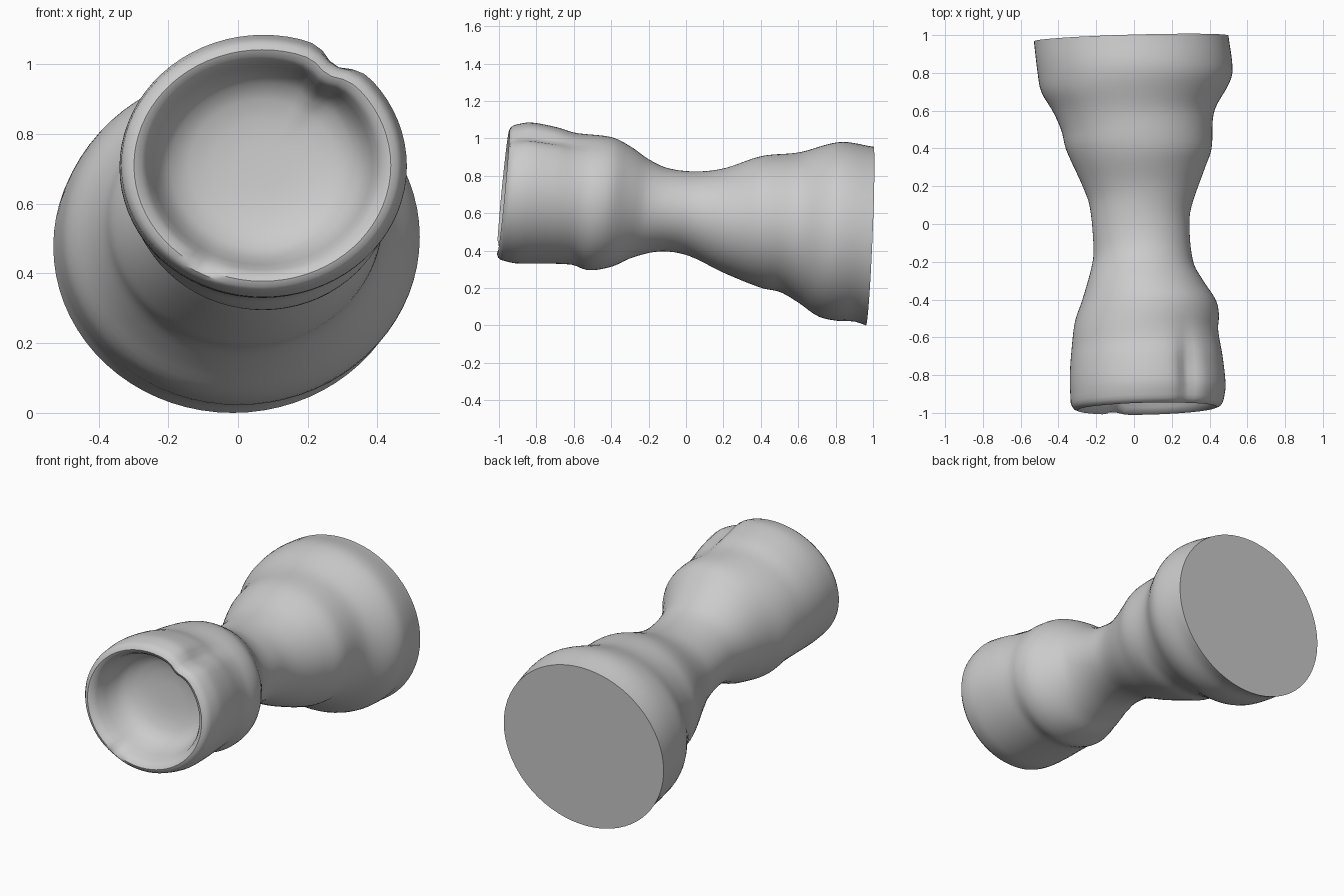
import bpy, bmesh, math

if "Cube" in bpy.data.objects:
    bpy.data.objects.remove(bpy.data.objects["Cube"])

# Silhouette profiles along the length: (y, value)
TOP = [(-.91, 1.075), (-.84, 1.085), (-.7, 1.06), (-.6, 1.03), (-.4, 1.005), (-.3, .955), (-.2, .885),
       (-.1, .84), (.05, .823), (.2, .84), (.4, .905), (.6, .925), (.82, .98), (1, .955)]
BOTTOM = [(-.98, .345), (-.92, .332), (-.62, .325), (-.53, .295), (-.4, .315), (-.3, .36), (-.15, .395),
          (0, .375), (.2, .28), (.4, .2), (.5, .178), (.6, .12), (.7, .05), (.8, .025), (.9, .02), (.96, 0)]
LEFT = [(-.94, -.335), (-.8, -.34), (-.6, -.325), (-.5, -.31), (-.4, -.275), (-.2, -.22), (-.1, -.215),
        (.1, -.235), (.2, -.27), (.4, -.36), (.5, -.385), (.6, -.43), (.7, -.49), (.8, -.51), (.97, -.53)]
RIGHT = [(-.92, .475), (-.85, .485), (-.7, .47), (-.55, .445), (-.48, .45), (-.4, .435), (-.3, .37),
         (-.2, .315), (0, .293), (.1, .305), (.3, .375), (.4, .41), (.6, .425), (.75, .505), (.82, .522), (1, .5)]
# Cup rim and hollow: (scale of the end ring, y shift)
RIM = [(.985, -.018), (.955, -.033), (.91, -.04), (.86, -.03), (.82, -.005), (.78, .05), (.73, .11),
       (.65, .155), (.52, .18), (.36, .195), (.18, .2)]
SIDES, RINGS = 72, 70


def sample(pts, y):
    """Smooth (cubic Hermite) interpolation of a profile."""
    y = min(max(y, pts[0][0]), pts[-1][0])
    i = next(k for k in range(len(pts) - 1) if y <= pts[k + 1][0])

    def slope(k):
        a, b = pts[max(k - 1, 0)], pts[min(k + 1, len(pts) - 1)]
        return (b[1] - a[1]) / (b[0] - a[0])
    (y0, v0), (y1, v1) = pts[i], pts[i + 1]
    h = y1 - y0
    t = (y - y0) / h
    return (v0 * (1 + 2 * t) * (1 - t) ** 2 + v1 * t * t * (3 - 2 * t)
            + h * slope(i) * t * (1 - t) ** 2 + h * slope(i + 1) * t * t * (t - 1))


def bump(v, centre, width):
    return math.exp(-((v - centre) / width) ** 2)


def ring(t):
    """Tilted cross-section at fraction t of the length."""
    yt, yb, yl, yr = [p[0][0] + t * (p[-1][0] - p[0][0]) for p in (TOP, BOTTOM, LEFT, RIGHT)]
    top, bot, left, right = sample(TOP, yt), sample(BOTTOM, yb), sample(LEFT, yl), sample(RIGHT, yr)
    yc = (yt + yb + yl + yr) / 4
    out = []
    for k in range(SIDES):
        a = 2 * math.pi * k / SIDES
        c, s = math.cos(a), math.sin(a)
        # Groove on the upper right of the cup
        r = 1 - .1 * bump(a, math.radians(57), .13) * bump(yc, -.82, .18)
        out.append(((left + right) / 2 + r * c * (right - left) / 2,
                    yc + c * (yr - yl) / 2 + s * (yt - yb) / 2,
                    (top + bot) / 2 + r * s * (top - bot) / 2))
    return out


rings = [ring(1 - i / RINGS) for i in range(RINGS + 1)]
end = rings[-1]
mid = [sum(p[i] for p in end) / SIDES for i in range(3)]
for scale, dy in RIM:
    row = []
    for k, p in enumerate(end):
        a = 2 * math.pi * k / SIDES
        # Small nick in the lower left of the rim
        nick = .035 * bump(a, math.radians(242), .1) * bump(scale, .86, .08)
        row.append((mid[0] + (p[0] - mid[0]) * scale,
                    mid[1] + (p[1] - mid[1]) * scale + dy + nick,
                    mid[2] + (p[2] - mid[2]) * scale))
    rings.append(row)

# Skin the rings, close the flat back and the hollow floor
bm = bmesh.new()
rows = [[bm.verts.new(p) for p in r] for r in rings]
for a, b in zip(rows, rows[1:]):
    for k in range(SIDES):
        n = (k + 1) % SIDES
        bm.faces.new((a[k], a[n], b[n], b[k]))
bm.faces.new(rows[0])
bm.faces.new(rows[-1])
bmesh.ops.recalc_face_normals(bm, faces=bm.faces)
mesh = bpy.data.meshes.new("waisted_body")
bm.to_mesh(mesh)
bm.free()
body = bpy.data.objects.new("waisted_body", mesh)
bpy.context.collection.objects.link(body)
bpy.context.view_layer.objects.active = body
body.select_set(True)
bpy.ops.object.shade_smooth_by_angle(angle=math.radians(40))
